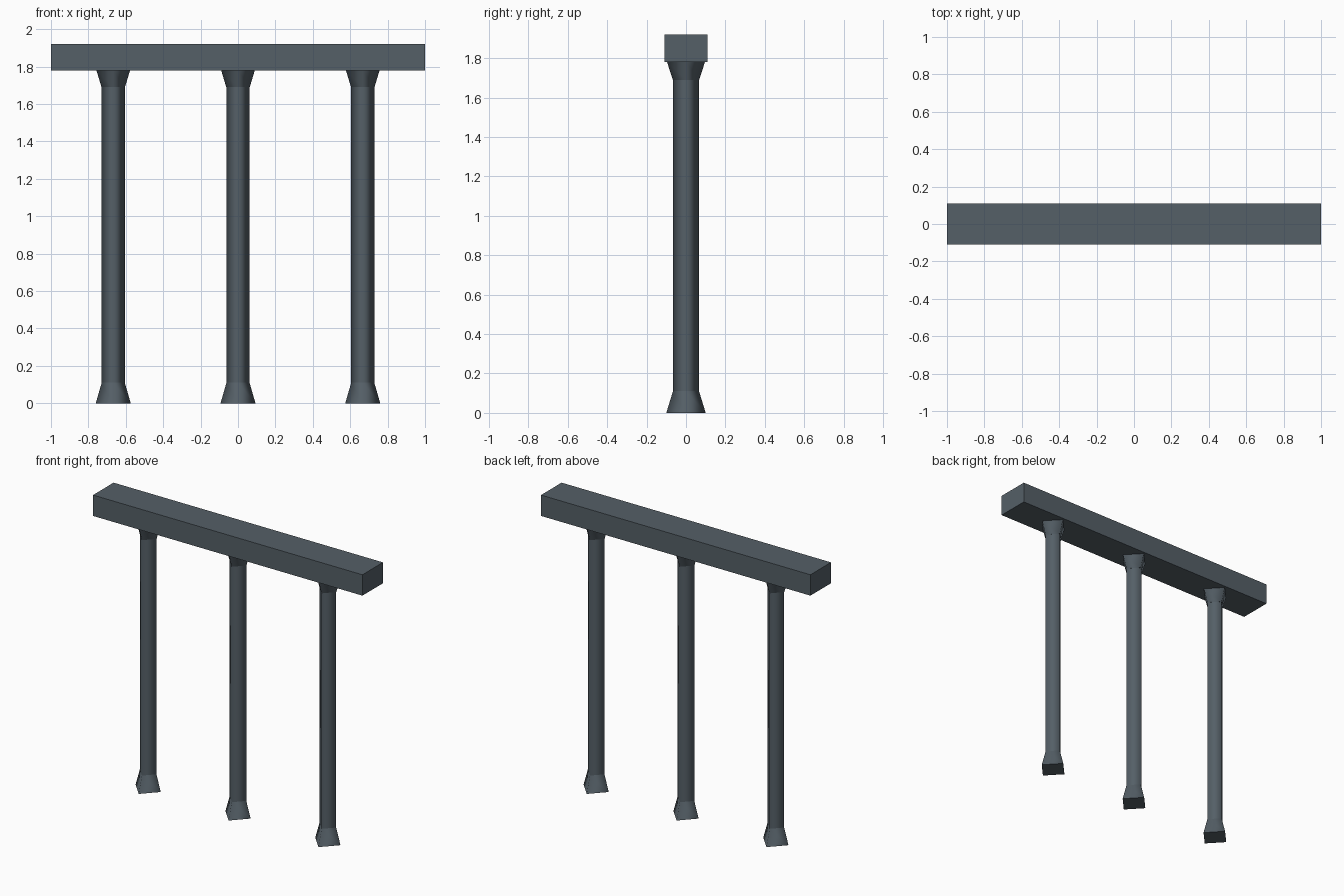
import bpy
import bmesh

cube = bpy.data.objects.get("Cube")
if cube:
    bpy.data.objects.remove(cube, do_unlink=True)


def make_material(name, colour):
    mat = bpy.data.materials.new(name)
    mat.use_nodes = True
    mat.diffuse_color = colour
    mat.node_tree.nodes["Principled BSDF"].inputs["Base Color"].default_value = colour
    return mat


slate = make_material("slate_grey", (0.09, 0.115, 0.135, 1))


def add_object(name, bm, location):
    mesh = bpy.data.meshes.new(name)
    bm.to_mesh(mesh)
    bm.free()
    mesh.materials.append(slate)
    obj = bpy.data.objects.new(name, mesh)
    obj.location = location
    bpy.context.collection.objects.link(obj)
    return obj


def diamond_post(name, x, z0, z1, r0, r1):
    """Four-sided tapered post with its corners on the axes and soft-shaded sides."""
    bm = bmesh.new()
    bmesh.ops.create_cone(bm, cap_ends=True, segments=4,
                          radius1=r0, radius2=r1, depth=z1 - z0)
    bmesh.ops.scale(bm, vec=(0.935, 1, 1), verts=bm.verts)
    bm.normal_update()
    for face in bm.faces:
        face.smooth = abs(face.normal.z) < 0.9
    return add_object(name, bm, (x, 0, (z0 + z1) / 2))


# Top beam
bm = bmesh.new()
bmesh.ops.create_cube(bm, size=1)
bmesh.ops.scale(bm, vec=(2, 0.218, 0.14), verts=bm.verts)
add_object("top_beam", bm, (0, 0, 1.85))

# Three columns, each with a flared foot and capital
for side, x in (("right", -0.667), ("middle", 0), ("left", 0.667)):
    diamond_post(side + "_foot", x, 0, 0.11, 0.1, 0.066)
    diamond_post(side + "_shaft", x, 0.11, 1.69, 0.066, 0.066)
    diamond_post(side + "_capital", x, 1.69, 1.78, 0.067, 0.096)
